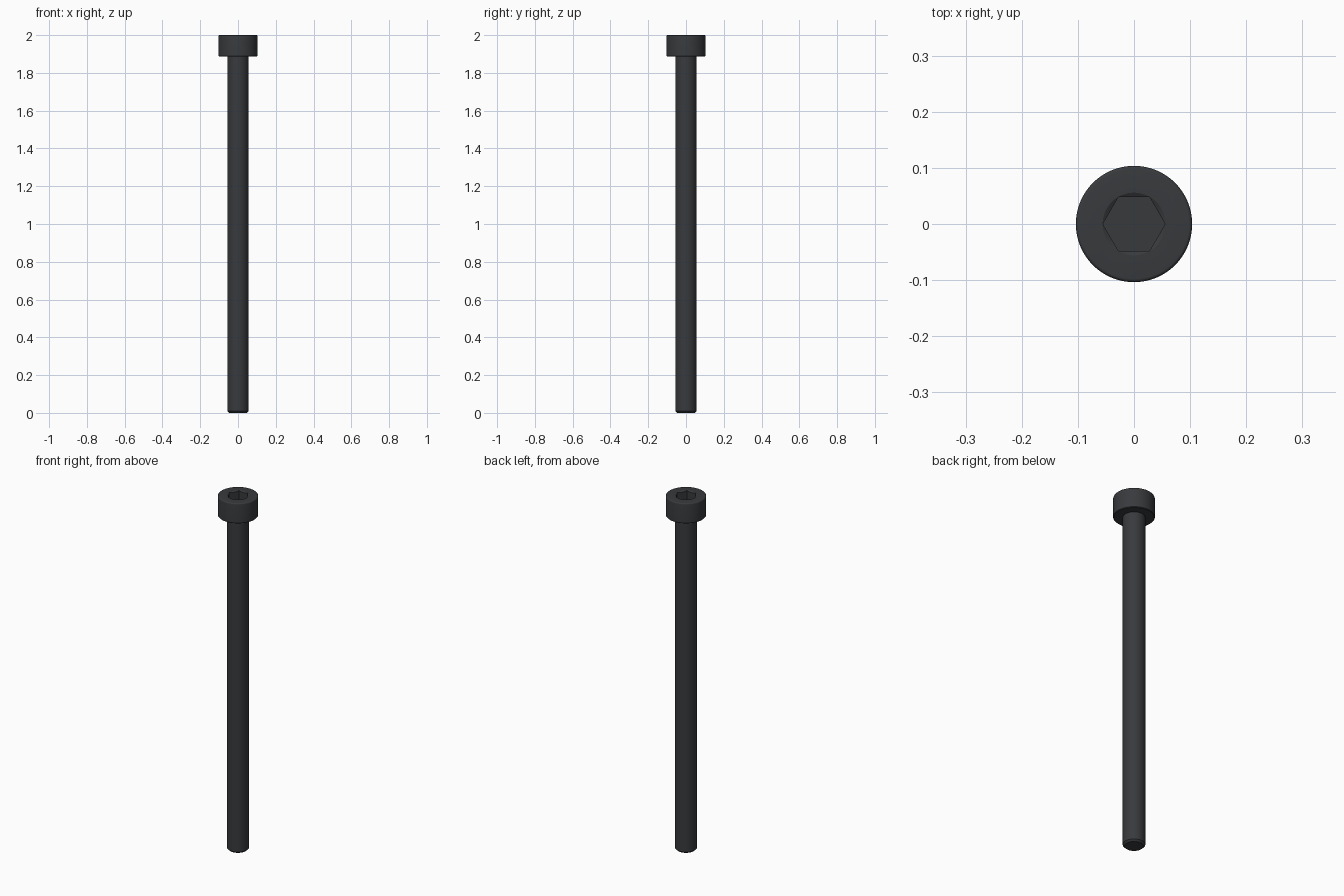
import bpy, bmesh, math

if "Cube" in bpy.data.objects:
    bpy.data.objects.remove(bpy.data.objects["Cube"])

SEGMENTS = 96


def revolve(name, profile, segments=SEGMENTS, phase=0.0):
    """Closed solid of revolution; profile is (radius, z) from bottom to top."""
    bm = bmesh.new()
    rings = []
    for r, z in profile:
        angles = [phase + 2 * math.pi * i / segments for i in range(segments)]
        rings.append([bm.verts.new((r * math.cos(a), r * math.sin(a), z)) for a in angles])
    for low, high in zip(rings, rings[1:]):
        for i in range(segments):
            j = (i + 1) % segments
            bm.faces.new((low[i], low[j], high[j], high[i]))
    bm.faces.new(rings[0][::-1])
    bm.faces.new(rings[-1])
    mesh = bpy.data.meshes.new(name)
    bm.to_mesh(mesh)
    bm.free()
    obj = bpy.data.objects.new(name, mesh)
    bpy.context.collection.objects.link(obj)
    return obj


def fillet(r, z, size, start, steps=5):
    """Quarter-round corner of the profile centred on (r, z)."""
    angles = [math.radians(start + 90 * i / steps) for i in range(steps + 1)]
    return [(r + size * math.cos(a), z + size * math.sin(a)) for a in angles]


def subtract(target, cutter):
    mod = target.modifiers.new("cut", "BOOLEAN")
    mod.operation = "DIFFERENCE"
    mod.solver = "EXACT"
    mod.object = cutter
    bpy.context.view_layer.objects.active = target
    bpy.ops.object.modifier_apply(modifier=mod.name)
    bpy.data.objects.remove(cutter, do_unlink=True)


# Shaft with chamfered tip, and cylindrical head with rounded rim
shaft_r, head_r, head_z = 0.0563, 0.1036, 1.887
profile = [(shaft_r - 0.009, 0.0), (shaft_r, 0.009), (shaft_r, head_z),
           (head_r - 0.003, head_z), (head_r, head_z + 0.003)]
profile += fillet(head_r - 0.006, 2.0 - 0.006, 0.006, 0)
screw = revolve("socket_head_screw", profile)

# Hexagonal drive socket with a conical lead-in
hex_r = 0.0555
subtract(screw, revolve("socket_cutter", [(hex_r, 1.943), (hex_r, 2.05)], 6))
subtract(screw, revolve("lead_in_cutter", [(0.044, 1.9932), (0.0558, 2.0), (0.0558, 2.05)]))

# Dark oxide finish
finish = bpy.data.materials.new("black_oxide")
finish.diffuse_color = (0.04, 0.042, 0.046, 1)
finish.use_nodes = True
finish.node_tree.nodes["Principled BSDF"].inputs["Base Color"].default_value = finish.diffuse_color
screw.data.materials.clear()
screw.data.materials.append(finish)

bpy.ops.object.select_all(action="DESELECT")
screw.select_set(True)
bpy.context.view_layer.objects.active = screw
bpy.ops.object.shade_smooth_by_angle(angle=math.radians(25))
